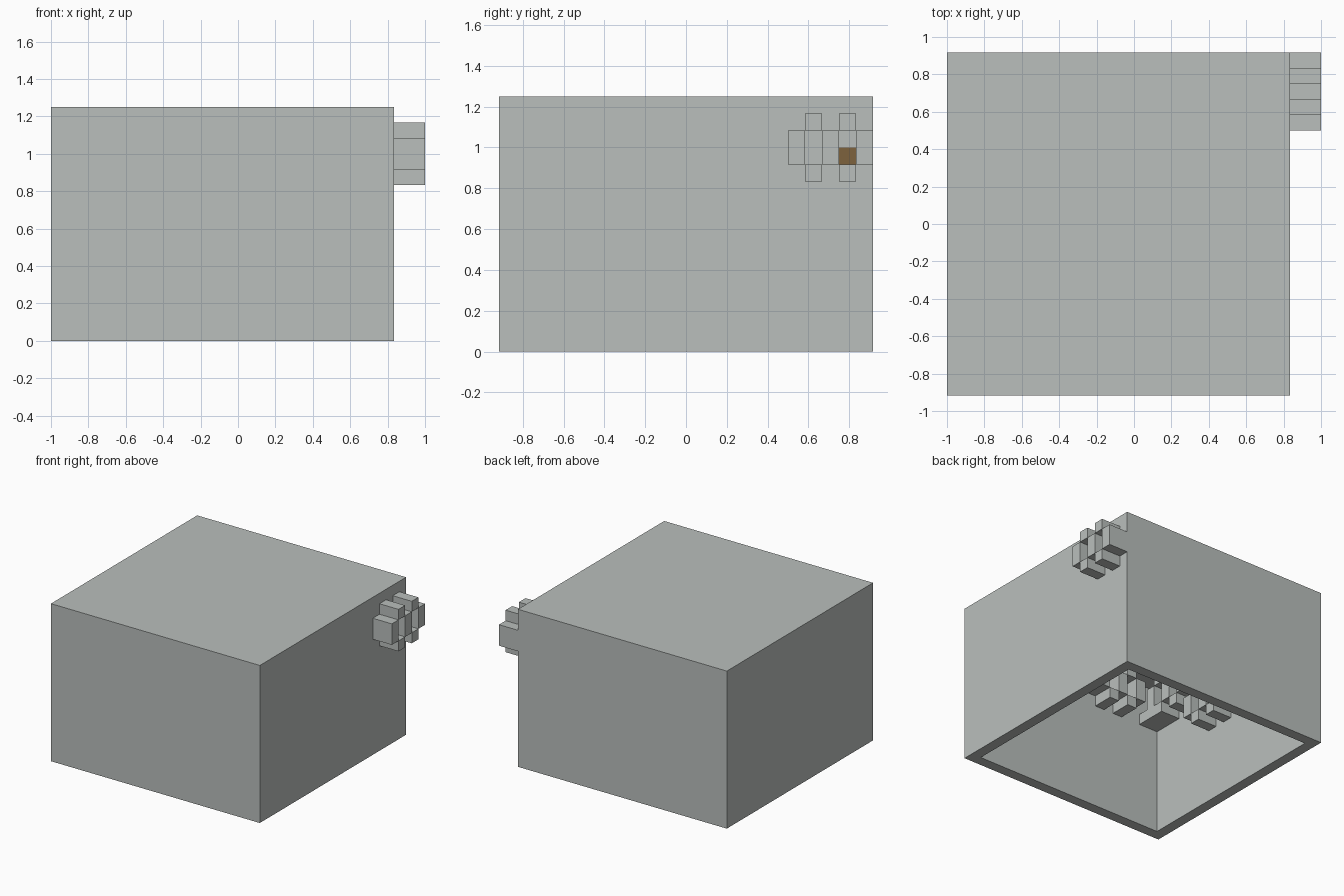
import bpy
import bmesh
from mathutils import Matrix, Vector

U = 1 / 12  # block size

cube = bpy.data.objects.get("Cube")
if cube:
    bpy.data.objects.remove(cube, do_unlink=True)


def material(name, color):
    m = bpy.data.materials.new(name)
    m.use_nodes = True
    m.diffuse_color = (*color, 1)
    m.node_tree.nodes["Principled BSDF"].inputs["Base Color"].default_value = (*color, 1)
    return m


grey = material("stone grey", (0.49, 0.52, 0.505))
brown = material("golden brown", (0.205, 0.122, 0.048))


def add_box(bm, lo, hi):
    lo, hi = Vector(lo) * U, Vector(hi) * U
    mat = Matrix.Translation((lo + hi) / 2) @ Matrix.Diagonal((*(hi - lo), 1))
    return bmesh.ops.create_cube(bm, size=1, matrix=mat)["verts"]


def finish(name, bm, mat):
    mesh = bpy.data.meshes.new(name)
    bm.to_mesh(mesh)
    bm.free()
    mesh.materials.append(mat)
    ob = bpy.data.objects.new(name, mesh)
    bpy.context.collection.objects.link(ob)
    return ob


# Hollow box, open underneath
bm = bmesh.new()
add_box(bm, (-12, -11, 0), (10, 11, 15))
bm.faces.ensure_lookup_table()
floor = min(bm.faces, key=lambda f: f.calc_center_median().z)
bmesh.ops.delete(bm, geom=[floor], context="FACES_ONLY")
shell = finish("hollow_box", bm, grey)
wall = shell.modifiers.new("wall", "SOLIDIFY")
wall.thickness = U
wall.offset = -1
wall.use_even_offset = True


def double_ring(name, origin, turn=False, pupils=(3,)):
    """Two joined block rings projecting from a wall, with brown cells behind the holes."""
    def place(lo, hi):
        if turn:
            lo, hi = (lo[1], lo[0], lo[2]), (hi[1], hi[0], hi[2])
        o = Vector(origin)
        return Vector(lo) + o, Vector(hi) + o

    ring = bmesh.new()
    for s in (0, 2, 4):                      # uprights
        add_box(ring, *place((0, s, 1), (2, s + 1, 3)))
    for s in (1, 3):                         # upper and lower bars
        for z in (0, 3):
            add_box(ring, *place((0, s, z), (2, s + 1, z + 1)))
    finish(name, ring, grey)
    cells = bmesh.new()
    for s in pupils:
        add_box(cells, *place((0, s, 1), (0.06, s + 1, 2)))
    finish(name + "_brown_cells", cells, brown)


# Outer rings, then the ones on the inner walls
double_ring("outer_rings", (10, 6, 10))
double_ring("inner_side_rings", (-11, -9, 10), pupils=(1, 3))
double_ring("inner_front_rings", (-8, -10, 10), turn=True, pupils=(1, 3))
double_ring("inner_low_rings", (-11, -4, 7), pupils=())

# Block in the far inner corner
bm = bmesh.new()
add_box(bm, (-11, -10, 10), (-9, -8, 11))
finish("corner_block", bm, grey)
